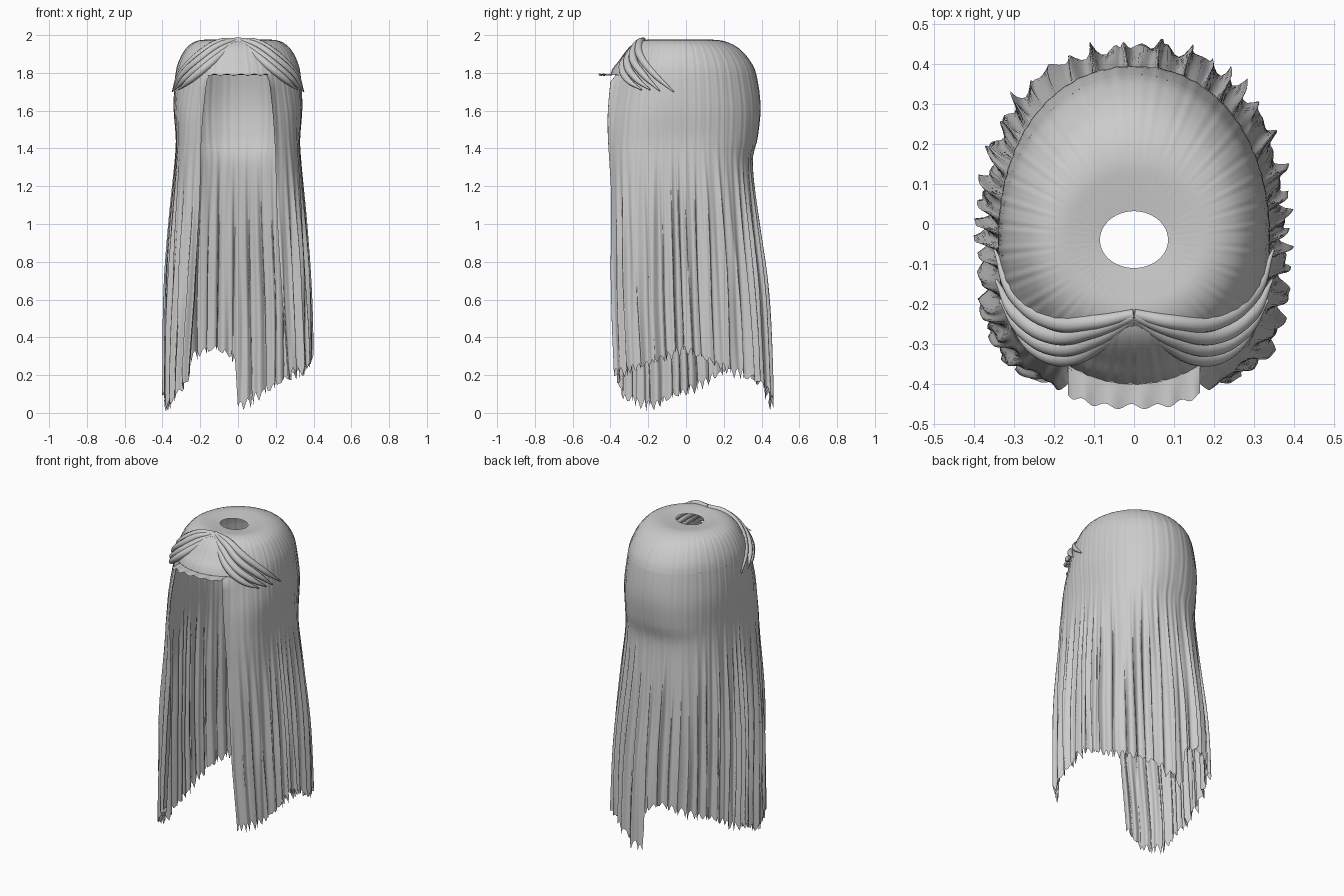
import bpy, math

if "Cube" in bpy.data.objects:
    bpy.data.objects.remove(bpy.data.objects["Cube"])

CY = -0.04          # y of the crown centre
OPEN_Z = 1.79       # top of the face opening
COLS, ROWS = 336, 44
TAU = 2 * math.pi

# Silhouette stations: height, half width, front depth, back depth
STATIONS = [
    (1.965, .085, .070, .072), (1.972, .14, .13, .14), (1.975, .19, .18, .20),
    (1.962, .235, .225, .26), (1.93, .275, .265, .32), (1.87, .31, .31, .375),
    (1.79, .331, .36, .413), (1.62, .34, .37, .435), (1.45, .328, .373, .418),
    (1.32, .333, .372, .392), (1.0, .355, .37, .42), (.6, .375, .365, .465),
    (.2, .382, .36, .488), (-.05, .383, .36, .492)]

# Hem height by angle, degrees from the front towards +x
HEM = [(0, .22), (35, .23), (65, .27), (95, .36), (115, .29), (140, .22), (160, .15),
       (179.4, .055), (180.4, .29), (193, .36), (210, .33), (240, .22), (265, .13),
       (290, .06), (312, .10), (325, .25), (360, .27)]

# Half width of the face opening by height (ascending)
OPENING = [(0, .285), (.2, .28), (.6, .24), (1.0, .215), (1.3, .20), (1.79, .165)]


def lerp_table(table, k):
    if k <= table[0][0]:
        return table[0][1:]
    for p, q in zip(table, table[1:]):
        if k <= q[0]:
            t = (k - p[0]) / (q[0] - p[0])
            return [a + (b - a) * t for a, b in zip(p[1:], q[1:])]
    return table[-1][1:]


def smooth_rows(rows, sub=8):
    out = []
    for i in range(len(rows) - 1):
        p = [rows[max(0, min(len(rows) - 1, i + k))] for k in (-1, 0, 1, 2)]
        for s in range(sub):
            t = s / sub
            out.append(tuple(.5 * (2 * b + (c - a) * t + (2 * a - 5 * b + 4 * c - d) * t * t
                                   + (3 * b - a - 3 * c + d) * t ** 3)
                             for a, b, c, d in zip(*p)))
    return out + [rows[-1]]


def ease(t):
    t = max(0, min(1, t))
    return t * t * (3 - 2 * t)


DENSE = smooth_rows(STATIONS)
BY_Z = sorted(r for r in DENSE[6 * 8:])


def ring_point(phi, z, a, f, b, grow=0.0):
    s, c = math.sin(phi), -math.cos(phi)
    low = ease((1.8 - z) / .5)
    n = 2 + low * (1.5 if c < 0 else .4)
    d = f if c < 0 else b
    r = (abs(s / a) ** n + abs(c / d) ** n) ** (-1 / n) + grow
    return (r * s, CY + r * c, z)


def add_mesh(name, verts, faces):
    me = bpy.data.meshes.new(name)
    me.from_pydata(verts, [], faces)
    me.update()
    for p in me.polygons:
        p.use_smooth = True
    ob = bpy.data.objects.new(name, me)
    bpy.context.collection.objects.link(ob)
    return ob


def grid_faces(rows, cols, wrap):
    return [(i * cols + j, (i + 1) * cols + j, (i + 1) * cols + (j + 1) % cols,
             i * cols + (j + 1) % cols)
            for i in range(rows - 1) for j in range(cols if wrap else cols - 1)]


def grain(phi):
    return .0008 * math.sin(53 * phi) + .0006 * math.sin(84 * phi + 2 * math.sin(3 * phi))


# Crown: closed dome with a hole at the top
crown_rows = DENSE[:6 * 8 + 1:2]
verts = [ring_point(TAU * j / COLS, *row, grow=grain(TAU * j / COLS) * min(1, i / 4))
         for i, row in enumerate(crown_rows) for j in range(COLS)]
add_mesh("hair_crown", verts, grid_faces(len(crown_rows), COLS, True))

# Long hair: open curtain with folds and a ragged hem
verts = []
for i in range(ROWS + 1):
    t = i / ROWS
    for j in range(COLS + 1):
        u = j / COLS
        flat = math.atan2(.275, .36)
        hem = lerp_table(HEM, math.degrees(flat + u * (TAU - 2 * flat)))[0]
        tooth = abs((j % 4) / 2 - 1) * (.04 + .02 * math.sin(j * 1.7))
        z = OPEN_Z + (max(0.004, hem - tooth) - OPEN_Z) * t
        half = lerp_table(OPENING, z)[0]
        gap = math.atan2(half, .365)
        phi = gap + u * (TAU - 2 * gap)
        amp = .019 * ease((1.5 - z) / .8)
        w = TAU * u
        p1 = 36 * w + 2.2 * math.sin(5 * w) + .5 * math.sin(4 * z + 7 * w)
        p2 = 57 * w + 2 * math.sin(4 * w + 1) + .4 * math.sin(5 * z)
        wave = amp * (.65 * math.sin(p1) + .4 * math.sin(p2) + .25 * math.sin(19 * w))
        phi += amp * .9 * math.cos(p1) * min(1, 12 * u, 12 * (1 - u))
        edge = min(u, 1 - u)
        flare = .035 * math.exp(-edge * 60) * ease((z - 1.1) / .6) * ease((1.79 - z) / .03 + .3)
        verts.append(ring_point(phi, z, *lerp_table(BY_Z, z), grow=wave + grain(phi) + flare))
add_mesh("long_hair", verts, grid_faces(ROWS + 1, COLS + 1, False))

# Small wavy lip above the face opening
LC = 41
verts = []
for i in range(4):
    for j in range(LC):
        x = -.19 + .38 * j / (LC - 1)
        phi = math.atan2(x, .36)
        bx, by, bz = ring_point(phi, OPEN_Z, .331, .36, .413)
        reach = .055 + .02 * abs(x) / .19 + .006 * math.sin(j * .9)
        verts.append((bx, by - reach * i / 3, bz - .002 * math.sin(j * .8) * i))
add_mesh("opening_lip", verts, grid_faces(4, LC, False))

# Swept locks on both sides of the parting
LOCKS = [
    [(.0, -.225, 1.975), (.1, -.245, 1.96), (.2, -.245, 1.90), (.30, -.175, 1.80), (.348, -.065, 1.70)],
    [(.0, -.23, 1.975), (.1, -.265, 1.945), (.2, -.28, 1.875), (.295, -.225, 1.79), (.345, -.14, 1.705)],
    [(.0, -.235, 1.97), (.09, -.285, 1.92), (.19, -.31, 1.845), (.28, -.265, 1.77), (.335, -.19, 1.71)],
    [(.0, -.24, 1.965), (.08, -.295, 1.905), (.17, -.335, 1.83), (.25, -.31, 1.765), (.315, -.235, 1.71)],
]
RADII = (.6, .95, 1.05, .85, .15)
for side, label in ((1, "right"), (-1, "left")):
    for k, path in enumerate(LOCKS):
        cu = bpy.data.curves.new("lock", 'CURVE')
        cu.dimensions = '3D'
        cu.bevel_depth = .021
        cu.bevel_resolution = 3
        cu.use_fill_caps = True
        sp = cu.splines.new('BEZIER')
        sp.bezier_points.add(len(path) - 1)
        for bp, (x, y, z), r in zip(sp.bezier_points, path, RADII):
            bp.co = (side * x, y, z)
            bp.radius = r
            bp.handle_left_type = bp.handle_right_type = 'AUTO'
        sp.resolution_u = 10
        ob = bpy.data.objects.new(f"swept_lock_{label}_{k + 1}", cu)
        bpy.context.collection.objects.link(ob)
        bpy.ops.object.select_all(action='DESELECT')
        ob.select_set(True)
        bpy.context.view_layer.objects.active = ob
        bpy.ops.object.convert(target='MESH')
        bpy.ops.object.shade_smooth()
